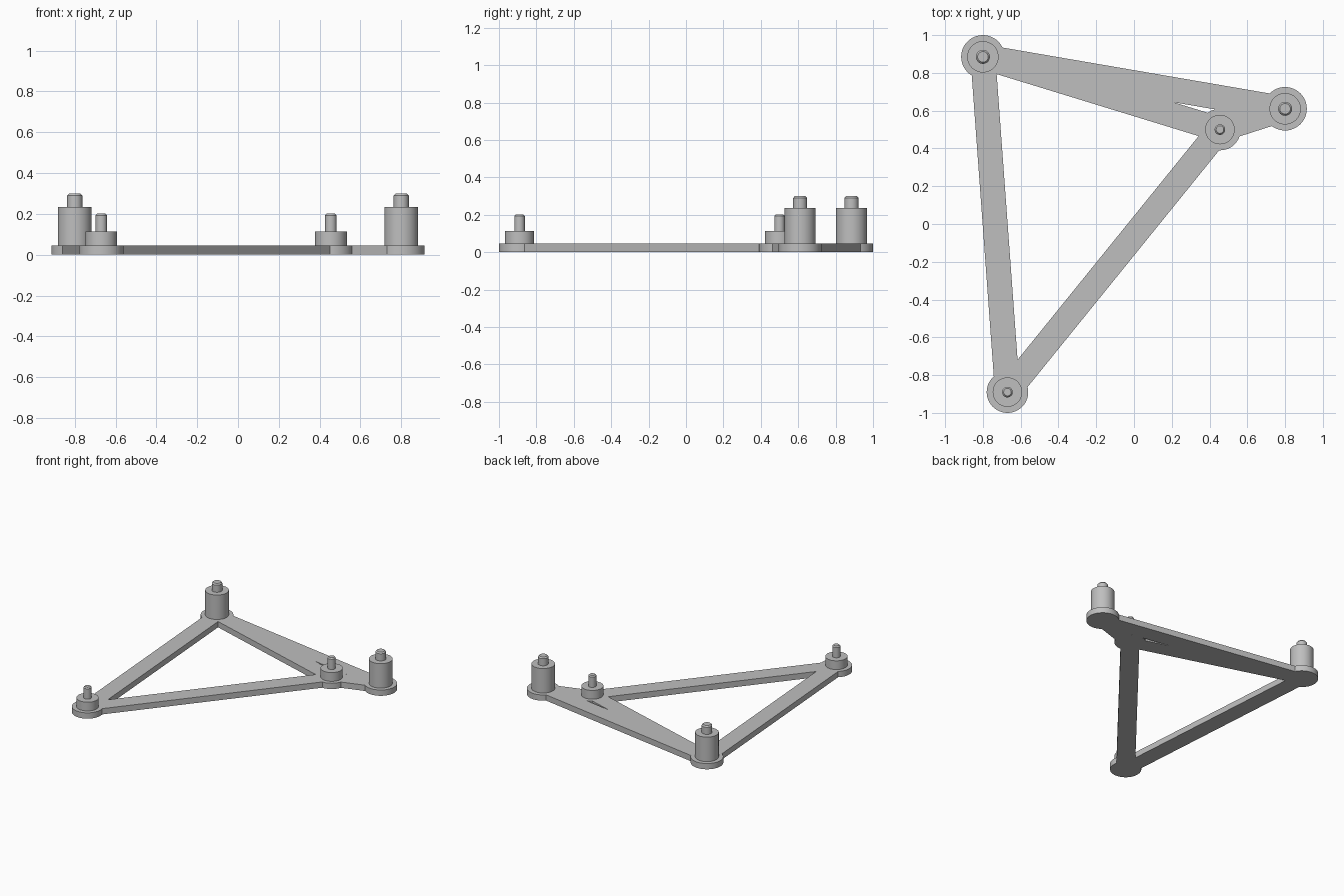
import bpy, bmesh, math
from mathutils import Vector
from mathutils.geometry import delaunay_2d_cdt

cube = bpy.data.objects.get("Cube")
if cube:
    bpy.data.objects.remove(cube)

grey = bpy.data.materials.new("light grey")
grey.use_nodes = True
grey.diffuse_color = (0.52, 0.52, 0.52, 1)
grey.node_tree.nodes["Principled BSDF"].inputs["Base Color"].default_value = grey.diffuse_color

PLATE_TOP = 0.045
HALF_ARM = 0.066
SIDES = 48


def finish(bm, name):
    """Turn a bmesh into a shaded object."""
    bmesh.ops.recalc_face_normals(bm, faces=bm.faces)
    mesh = bpy.data.meshes.new(name)
    bm.to_mesh(mesh)
    bm.free()
    mesh.materials.append(grey)
    obj = bpy.data.objects.new(name, mesh)
    bpy.context.collection.objects.link(obj)
    bpy.ops.object.select_all(action="DESELECT")
    obj.select_set(True)
    bpy.context.view_layer.objects.active = obj
    bpy.ops.object.shade_smooth_by_angle(angle=math.radians(30))
    return obj


def disc(centre, radius):
    steps = [math.tau * i / SIDES for i in range(SIDES)]
    return [centre + radius * Vector((math.cos(a), math.sin(a))) for a in steps]


def strip(start, end):
    side = (end - start).normalized().orthogonal() * HALF_ARM
    return [start - side, end - side, end + side, start + side]


def post(name, centre, profile):
    """Revolve a (radius, height) profile around a vertical axis."""
    bm = bmesh.new()
    points = [bm.verts.new((centre.x + r, centre.y, z)) for r, z in profile]
    edges = [bm.edges.new(pair) for pair in zip(points, points[1:])]
    bmesh.ops.spin(bm, geom=points + edges, cent=(centre.x, centre.y, 0),
                   axis=(0, 0, 1), angle=math.tau, steps=SIDES)
    bmesh.ops.remove_doubles(bm, verts=bm.verts, dist=0.0001)
    return finish(bm, name)


# Mounting points
back_right = Vector((-0.8, 0.885))
back_left = Vector((0.8, 0.61))
inner_left = Vector((0.455, 0.5))
front_right = Vector((-0.67, -0.89))

# Flat frame: discs and arms merged into one outline, then thickened
outlines = [disc(back_right, 0.115), disc(back_left, 0.115),
            disc(inner_left, 0.11), disc(front_right, 0.11)]
for start, end in ((back_right, back_left), (back_right, inner_left),
                   (inner_left, back_left), (back_right, front_right),
                   (front_right, inner_left)):
    outlines.append(strip(start, end))
points, loops = [], []
for outline in outlines:
    loops.append(list(range(len(points), len(points) + len(outline))))
    points += outline
flat_points, _, flat_faces, _, _, sources = delaunay_2d_cdt(points, [], loops, 0, 0.00001)
bm = bmesh.new()
verts = [bm.verts.new((p.x, p.y, 0)) for p in flat_points]
for face, source in zip(flat_faces, sources):
    if source:
        bm.faces.new([verts[i] for i in face])
bmesh.ops.delete(bm, geom=[v for v in bm.verts if not v.link_faces], context="VERTS")
thick = bmesh.ops.extrude_face_region(bm, geom=bm.faces[:], use_keep_orig=True)
bmesh.ops.translate(bm, vec=(0, 0, PLATE_TOP),
                    verts=[g for g in thick["geom"] if isinstance(g, bmesh.types.BMVert)])
finish(bm, "frame_plate")

# Standoffs with chamfered locating pins
tall = [(0.083, PLATE_TOP), (0.083, 0.235), (0.037, 0.235), (0.037, 0.29), (0.028, 0.3), (0, 0.3)]
short = [(0.078, PLATE_TOP), (0.078, 0.113), (0.028, 0.113), (0.028, 0.193), (0.02, 0.202), (0, 0.202)]
post("back_right_tall_standoff", back_right, tall)
post("back_left_tall_standoff", back_left, tall)
post("inner_left_short_standoff", inner_left, short)
post("front_right_short_standoff", front_right, short)
